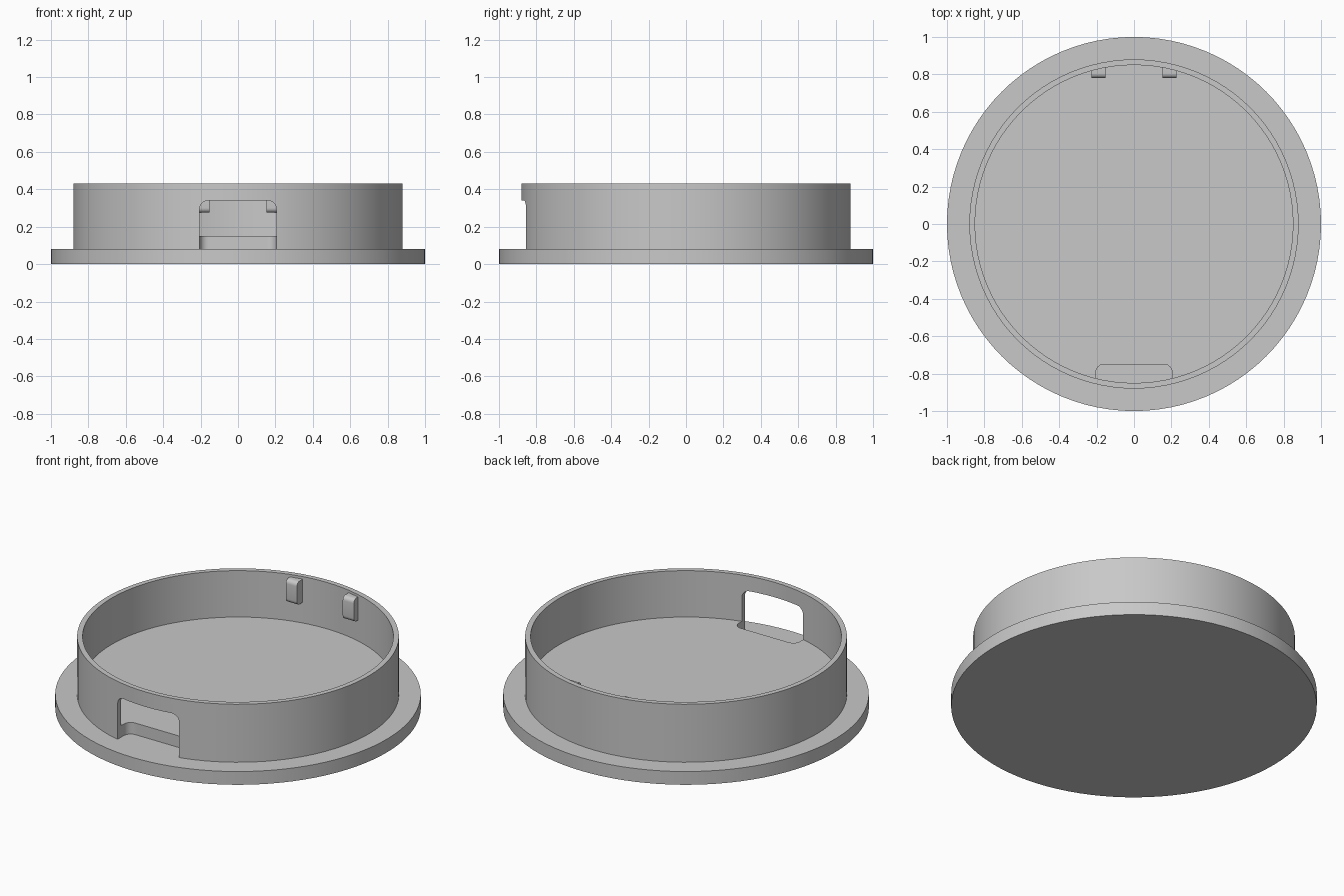
import bpy, bmesh, math
from mathutils import Matrix, Vector

SIDES = 96

default = bpy.data.objects.get("Cube")
if default:
    bpy.data.objects.remove(default, do_unlink=True)

grey = bpy.data.materials.new("light grey plastic")
grey.use_nodes = True
grey.diffuse_color = (0.58, 0.58, 0.58, 1)
grey.node_tree.nodes["Principled BSDF"].inputs["Base Color"].default_value = (0.58, 0.58, 0.58, 1)


def make_object(name, bm):
    bmesh.ops.recalc_face_normals(bm, faces=bm.faces)
    mesh = bpy.data.meshes.new(name)
    bm.to_mesh(mesh)
    bm.free()
    mesh.materials.append(grey)
    obj = bpy.data.objects.new(name, mesh)
    bpy.context.collection.objects.link(obj)
    return obj


def select(obj):
    bpy.ops.object.select_all(action='DESELECT')
    obj.select_set(True)
    bpy.context.view_layer.objects.active = obj


def smooth(obj):
    select(obj)
    bpy.ops.object.shade_smooth_by_angle(angle=math.radians(30))


def lathe(name, profile):
    """Revolve an (r, z) profile, whose ends lie on the axis, around z."""
    bm = bmesh.new()
    verts = [bm.verts.new((r, 0, z)) for r, z in profile]
    edges = [bm.edges.new(pair) for pair in zip(verts, verts[1:])]
    bmesh.ops.spin(bm, geom=verts + edges, cent=(0, 0, 0), axis=(0, 0, 1),
                   angle=math.tau, steps=SIDES, use_duplicate=False)
    bmesh.ops.remove_doubles(bm, verts=bm.verts, dist=0.0001)
    return make_object(name, bm)


def rounded_box(name, low, high, radius, is_round):
    """Box between two corners; edges picked by is_round(middle, direction) are rounded."""
    low, high = Vector(low), Vector(high)
    bm = bmesh.new()
    bmesh.ops.create_cube(bm, size=1, matrix=Matrix.Translation((low + high) / 2)
                          @ Matrix.Diagonal((*(high - low), 1)))
    picked = [e for e in bm.edges
              if is_round((e.verts[0].co + e.verts[1].co) / 2,
                          e.verts[1].co - e.verts[0].co)]
    bmesh.ops.bevel(bm, geom=picked, offset=radius, segments=6,
                    profile=0.5, affect='EDGES')
    return make_object(name, bm)


# Wide base flange
flange = lathe("base_flange", [(0, 0), (1, 0), (1, 0.08), (0, 0.08)])

# Raised floor and thin rim in one piece
rim = lathe("rim_and_floor", [(0, 0.08), (0.88, 0.08), (0.88, 0.43),
                              (0.85, 0.43), (0.85, 0.15), (0, 0.15)])

# Front window, running into a rounded notch in the floor
cutter = rounded_box(
    "window_cutter", (-0.205, -1, 0), (0.205, -0.75, 0.34), 0.045,
    lambda m, d: (abs(d.y) > 0.1 and m.z > 0.3) or (abs(d.z) > 0.1 and m.y > -0.8))
cutter.hide_render = True
cut = rim.modifiers.new("window", 'BOOLEAN')
cut.operation = 'DIFFERENCE'
cut.solver = 'EXACT'
cut.object = cutter
select(rim)
bpy.ops.object.modifier_apply(modifier=cut.name)
bpy.data.objects.remove(cutter, do_unlink=True)

# Two snap tabs on the inside of the back wall
tabs = [rounded_box(name, (x - 0.037, 0.78, 0.275), (x + 0.037, 0.84, 0.415), 0.025,
                    lambda m, d: abs(d.x) > 0.01 and m.y < 0.8)
        for name, x in (("right_tab", -0.19), ("left_tab", 0.19))]

for part in [flange, rim] + tabs:
    smooth(part)
